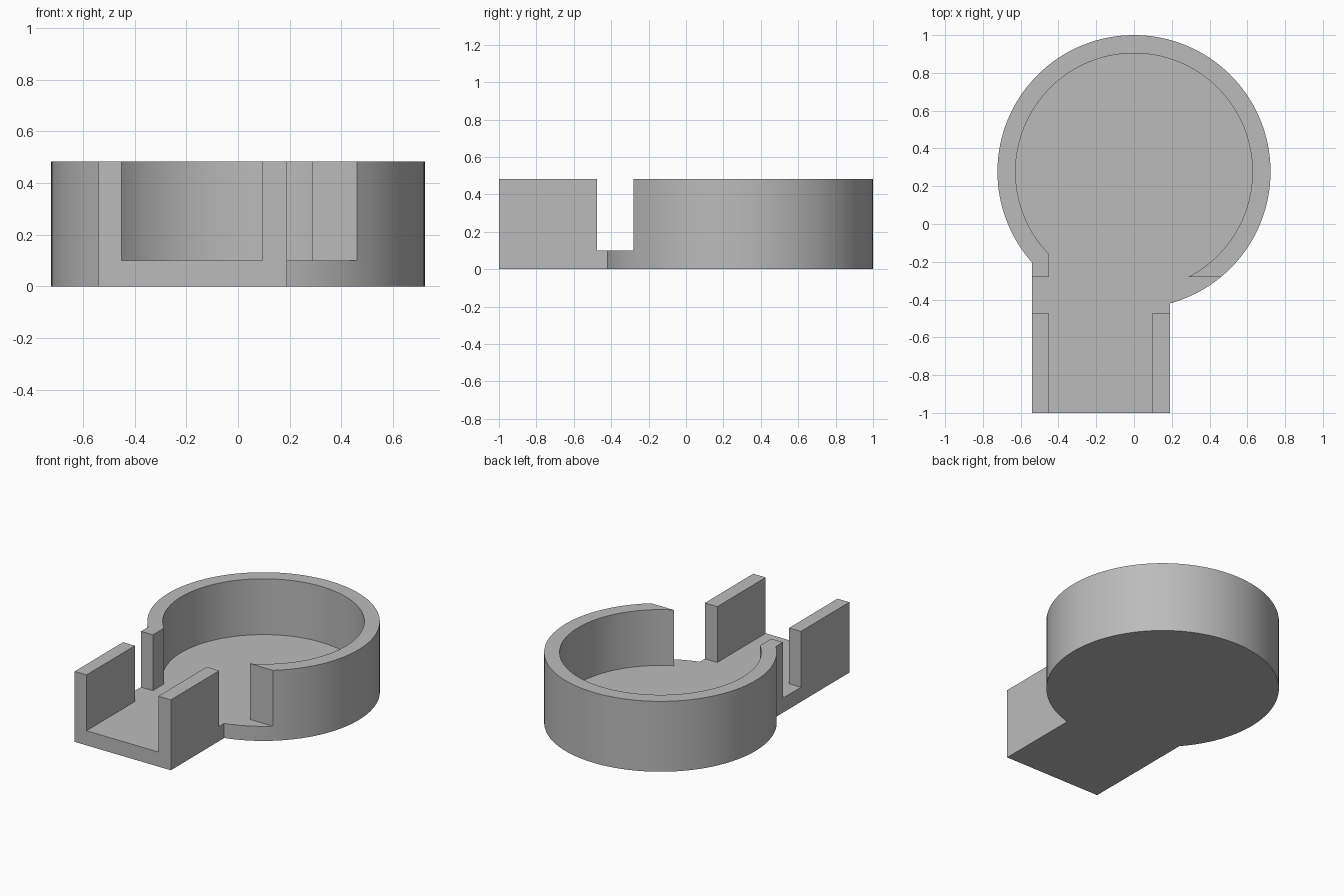
import bpy, bmesh, math

if "Cube" in bpy.data.objects:
    bpy.data.objects.remove(bpy.data.objects["Cube"])

CY, R_OUT, R_IN = 0.277, 0.723, 0.627     # round cup centre and radii
X0, X1, X0_IN, X1_IN = -0.54, 0.19, -0.45, 0.095   # channel sides
FLOOR, TOP, CUT = 0.10, 0.483, -0.28      # heights and front end of the cup wall
STEPS = 128

grey = bpy.data.materials.new("grey")
grey.diffuse_color = (0.5, 0.5, 0.5, 1)
grey.use_nodes = True
grey.node_tree.nodes["Principled BSDF"].inputs["Base Color"].default_value = grey.diffuse_color


def arc(r, a0, a1):
    """Points counter-clockwise on a fixed angular grid plus exact ends."""
    d = 2 * math.pi / STEPS
    angles = [a0] + [i * d for i in range(-STEPS, STEPS)
                     if a0 + 0.005 < i * d < a1 - 0.005] + [a1]
    return [(r * math.cos(a), CY + r * math.sin(a)) for a in angles]


def angle_at_x(r, x):
    """Angle on the front half of the circle, from -pi/2 to 3pi/2 range."""
    a = -math.acos(x / r)
    return a if x > 0 else a + 2 * math.pi


def extrude(name, outline, z0, z1):
    bm = bmesh.new()
    face = bm.faces.new([bm.verts.new((x, y, z0)) for x, y in outline])
    res = bmesh.ops.extrude_face_region(bm, geom=[face], use_keep_orig=True)
    bmesh.ops.translate(bm, vec=(0, 0, z1 - z0),
                        verts=[v for v in res["geom"] if isinstance(v, bmesh.types.BMVert)])
    bmesh.ops.recalc_face_normals(bm, faces=bm.faces)
    mesh = bpy.data.meshes.new(name)
    bm.to_mesh(mesh)
    bm.free()
    mesh.materials.append(grey)
    ob = bpy.data.objects.new(name, mesh)
    bpy.context.collection.objects.link(ob)
    bpy.ops.object.select_all(action='DESELECT')
    ob.select_set(True)
    bpy.context.view_layer.objects.active = ob
    bpy.ops.object.shade_smooth_by_angle(angle=math.radians(25))
    return ob


# Floor plate: disc joined with the channel floor
extrude("floor_plate",
        arc(R_OUT, angle_at_x(R_OUT, X1), angle_at_x(R_OUT, X0)) + [(X0, -1), (X1, -1)],
        0, FLOOR)

# Cup wall: open ring, flat cut on the right, short straight lip on the left
right_out = math.asin((CUT - CY) / R_OUT)
right_in = math.asin((CUT - CY) / R_IN)
outer = arc(R_OUT, right_out, angle_at_x(R_OUT, X0))
inner = arc(R_IN, right_in, angle_at_x(R_IN, X0_IN))
extrude("cup_wall", outer + [(X0, CUT), (X0_IN, CUT)] + inner[::-1], FLOOR, TOP)

# Channel walls
for name, a, b in (("left_channel_wall", X0, X0_IN), ("right_channel_wall", X1_IN, X1)):
    extrude(name, [(a, -1), (b, -1), (b, -0.475), (a, -0.475)], FLOOR, TOP)
